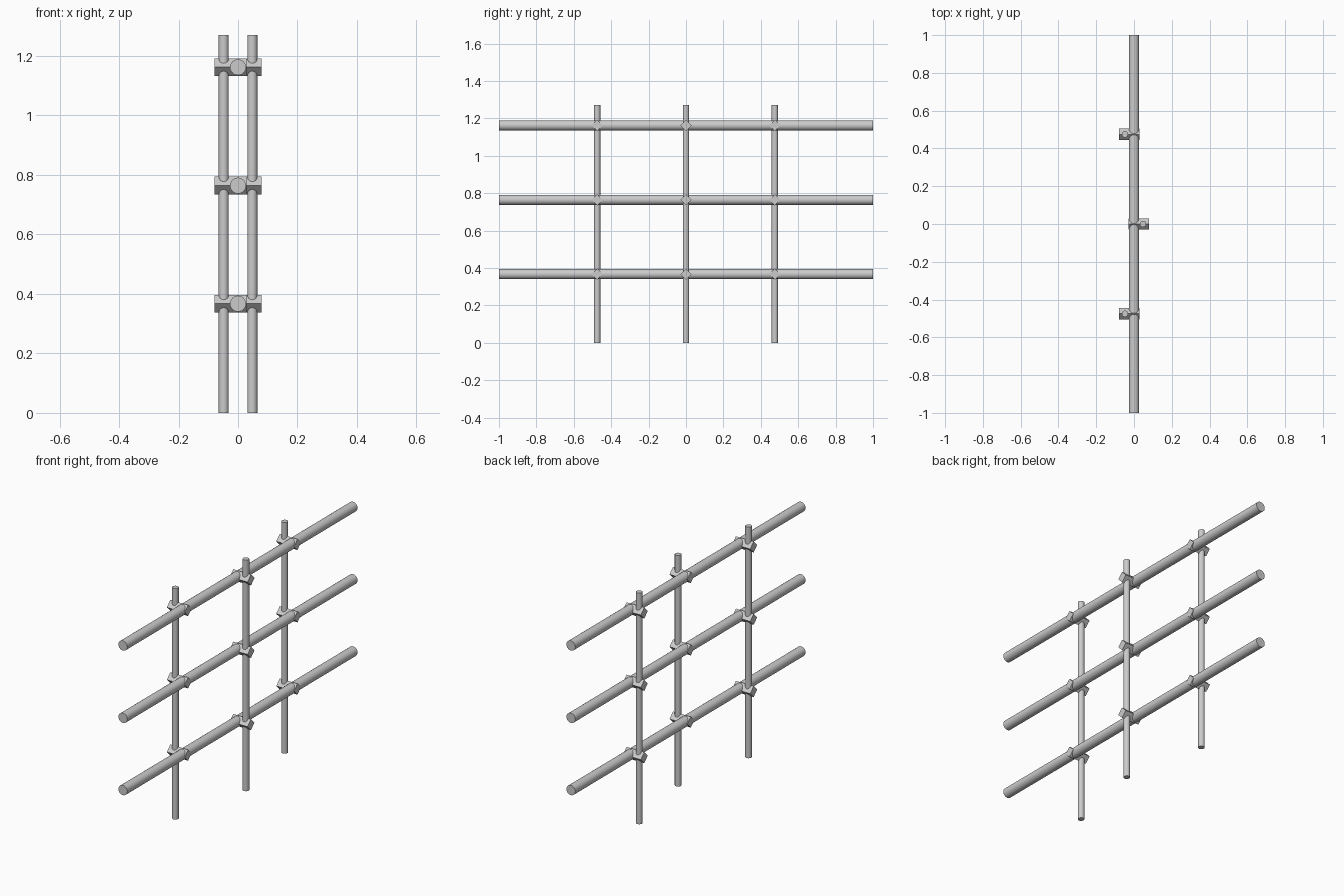
import bpy
from math import pi, radians

if "Cube" in bpy.data.objects:
    bpy.data.objects.remove(bpy.data.objects["Cube"])

POST_H, POST_R = 1.27, 0.0168
RAIL_R = 0.027
RAIL_Z = [0.367, 0.764, 1.162]
POSTS = [(-0.048, -0.475), (0.048, 0.0), (-0.048, 0.475)]


def rod(name, radius, length, loc, rot=(0, 0, 0)):
    bpy.ops.mesh.primitive_cylinder_add(vertices=24, radius=radius, depth=length,
                                        location=loc, rotation=rot)
    ob = bpy.context.object
    ob.name = name
    bpy.ops.object.shade_smooth_by_angle(angle=radians(35))
    return ob


def clamp(name, side, y, z):
    # square block turned on edge, reaching from the rail past the post
    inner, outer, side_len = -0.029, 0.079, 0.0425
    bpy.ops.mesh.primitive_cube_add(size=1, location=(side * (inner + outer) / 2, y, z),
                                    rotation=(pi / 4, 0, 0))
    ob = bpy.context.object
    ob.name = name
    ob.scale = (outer - inner, side_len, side_len)
    return ob


# horizontal rails
for i, z in enumerate(RAIL_Z):
    rod(f"rail_{i + 1}", RAIL_R, 2.0, (0, 0, z), (pi / 2, 0, 0))

# upright posts on alternating sides, with a clamp at every crossing
for i, (x, y) in enumerate(POSTS):
    rod(f"post_{i + 1}", POST_R, POST_H, (x, y, POST_H / 2))
    for j, z in enumerate(RAIL_Z):
        clamp(f"clamp_{i + 1}_{j + 1}", 1 if x > 0 else -1, y, z)
